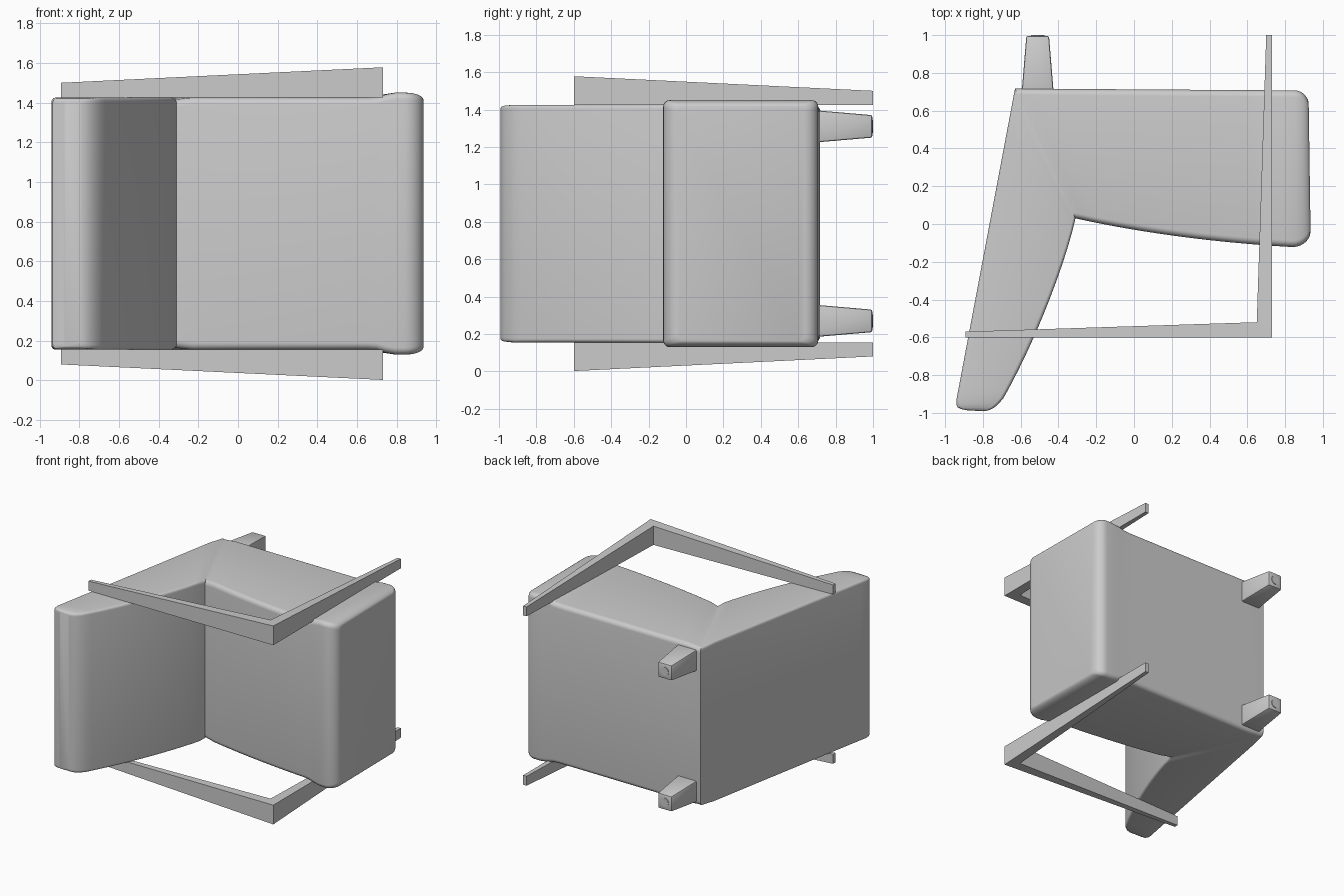
import bpy, bmesh, math
from mathutils import Vector
from mathutils.geometry import interpolate_bezier

if "Cube" in bpy.data.objects:
    bpy.data.objects.remove(bpy.data.objects["Cube"])

MID = 0.79  # middle of the chair's width, which runs along z


def finish(name, bm, angle=35):
    bmesh.ops.recalc_face_normals(bm, faces=bm.faces)
    me = bpy.data.meshes.new(name)
    bm.to_mesh(me)
    bm.free()
    ob = bpy.data.objects.new(name, me)
    bpy.context.collection.objects.link(ob)
    bpy.ops.object.select_all(action='DESELECT')
    ob.select_set(True)
    bpy.context.view_layer.objects.active = ob
    bpy.ops.object.shade_smooth_by_angle(angle=math.radians(angle))
    return ob


def loft(bm, rings):
    rows = [[bm.verts.new(p) for p in ring] for ring in rings]
    n = len(rows[0])
    for a, b in zip(rows, rows[1:]):
        for i in range(n):
            j = (i + 1) % n
            bm.faces.new((a[i], a[j], b[j], b[i]))
    bm.faces.new(rows[0])
    bm.faces.new(rows[-1])


def section(a, b, h, r):
    """Rounded rectangle spanning a to b across the profile and +-h in z."""
    a, b = Vector(a), Vector(b)
    half, mid = (b - a).length / 2, (a + b) / 2
    d = (b - a).normalized()
    pts = []
    for k, (sx, sz) in enumerate(((1, 1), (-1, 1), (-1, -1), (1, -1))):
        for i in range(6):
            t = math.radians(90 * k + 18 * i)
            u = sx * (half - r) + r * math.cos(t)
            w = sz * (h - r) + r * math.sin(t)
            p = mid + d * u
            pts.append((p.x, p.y, MID + w))
    return pts


def cushion(name, outer, inner, heights, end, r):
    """Loft from the mitre along two edge curves, then through a rounded end."""
    n = len(outer)
    st = [(outer[i], inner[i], heights(i / (n - 1))) for i in range(n)] + end
    bm = bmesh.new()
    loft(bm, [section(a, b, h, r) for a, b, h in st])
    return finish(name, bm)


def curve(p0, p1, p2, p3, n=26):
    return interpolate_bezier(*[Vector(p) for p in (p0, p1, p2, p3)], n)


def line(p, q, n=26):
    return [Vector(p).lerp(Vector(q), i / (n - 1)) for i in range(n)]


def smooth(t):
    t = max(0, min(1, t))
    return t * t * (3 - 2 * t)


# seat cushion, swelling slightly past the arm legs at its front end
seat_end = []
for i in range(1, 8):
    t = math.radians(90 * i / 7.3)
    s, c = math.sin(t), 1 - math.cos(t)
    seat_end.append(((0.85 + 0.075 * s, 0.707 - 0.075 * c),
                     (0.84 + 0.095 * s, -0.122 + 0.085 * c), 0.66 - 0.035 * c))
cushion("seat", line((-0.63, 0.717), (0.85, 0.707)),
        curve((-0.31, 0.03), (0.05, -0.05), (0.45, -0.10), (0.84, -0.122)),
        lambda t: 0.625 + 0.01 * smooth(t / 0.08) + 0.025 * smooth((t - 0.86) / 0.1),
        seat_end, 0.035)

# backrest cushion, tapering to its rounded upper end
back_end = [((-0.941, -0.955), (-0.715, -0.95), 0.632),
            ((-0.934, -0.971), (-0.74, -0.972), 0.630),
            ((-0.915, -0.980), (-0.765, -0.985), 0.626),
            ((-0.880, -0.987), (-0.79, -0.991), 0.620)]
cushion("backrest", line((-0.63, 0.717), (-0.94, -0.93)),
        curve((-0.31, 0.03), (-0.36, -0.20), (-0.52, -0.62), (-0.69, -0.92)),
        lambda t: 0.625 + 0.01 * smooth(t / 0.08), back_end, 0.02)

# L-shaped armrest frames: (outer corner, inner corner, outer z offset)
frame = [((-0.893, -0.60), (-0.893, -0.57), 0.71),
         ((0.73, -0.60), (0.65, -0.52), 0.788),
         ((0.73, 1.0), (0.70, 1.0), 0.71)]
for side, label in ((1, "left"), (-1, "right")):
    bm = bmesh.new()
    rings = []
    for o, i, z in frame:
        zi = z if o[0] == i[0] or o[1] == i[1] else 0.784
        rings.append([(*o, MID + side * 0.635), (*i, MID + side * 0.635),
                      (*i, MID + side * zi), (*o, MID + side * z)])
    loft(bm, rings)
    finish(label + "_arm_frame", bm, 20)

    # tapered rear leg with softened edges
    bm = bmesh.new()
    rings = []
    for y, hx, hz in ((0.68, 0.086, 0.087), (0.996, 0.06, 0.06)):
        zc = MID + side * 0.52
        rings.append([(-0.51 + sx * hx, y, zc + sz * hz)
                      for sx, sz in ((1, 1), (-1, 1), (-1, -1), (1, -1))])
    loft(bm, rings)
    bmesh.ops.bevel(bm, geom=bm.edges[:], offset=0.01, segments=2,
                    profile=0.5, affect='EDGES')
    finish(label + "_rear_leg", bm)

    # round glide under the leg
    bm = bmesh.new()
    loft(bm, [[(-0.51 + 0.035 * math.cos(a * math.tau / 24), y,
                zc + 0.035 * math.sin(a * math.tau / 24)) for a in range(24)]
              for y in (0.985, 1.0)])
    finish(label + "_rear_glide", bm)
